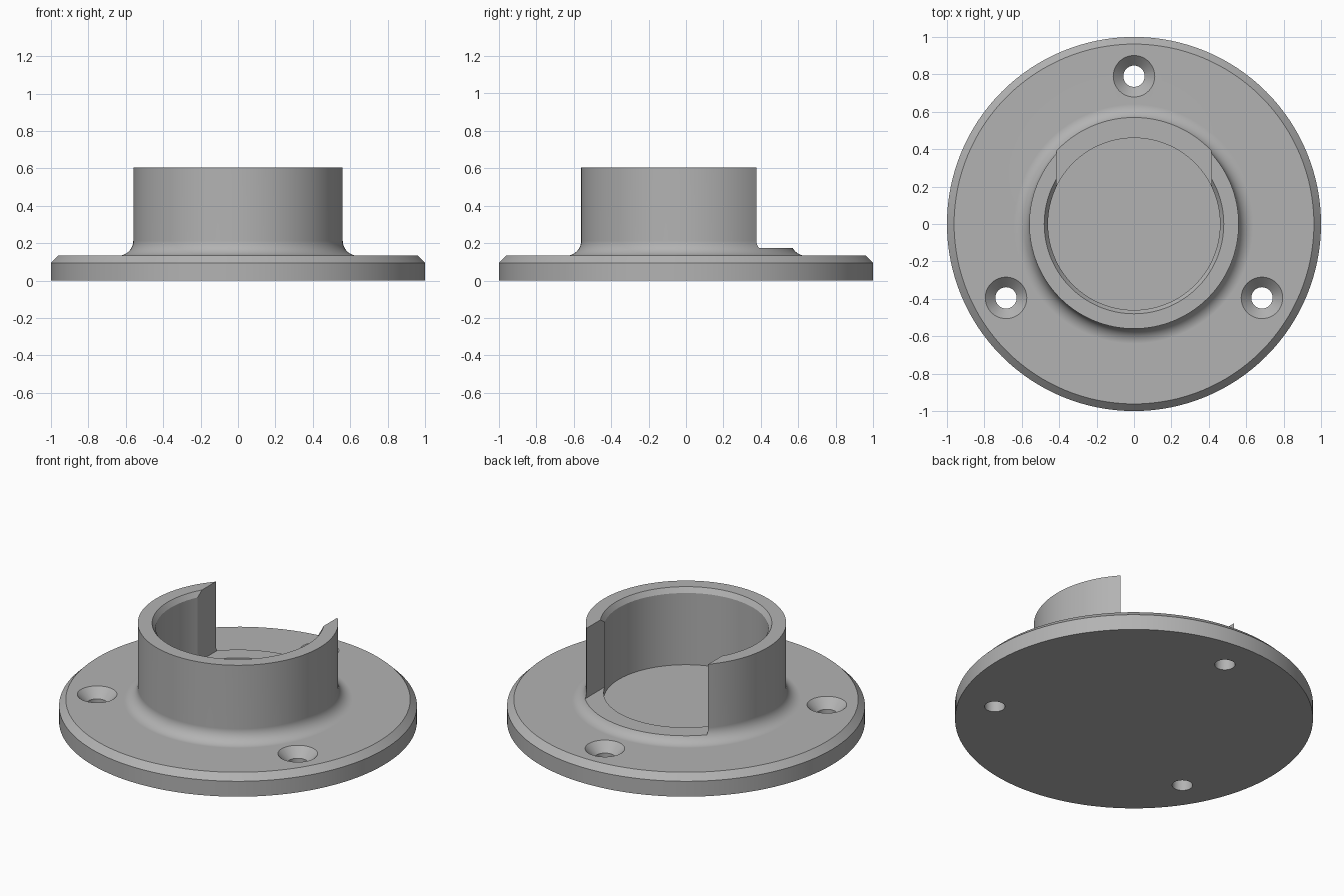
import bpy, bmesh, math
from mathutils import Matrix, Vector

SEGMENTS = 128
BASE_TOP, RIM_TOP, SILL = 0.133, 0.605, 0.175
OUTER, BORE, FILLET = 0.56, 0.46, 0.08

cube = bpy.data.objects.get("Cube")
if cube:
    bpy.data.objects.remove(cube, do_unlink=True)

grey = bpy.data.materials.new("plain grey")
grey.use_nodes = True
colour = (0.45, 0.45, 0.45, 1)
grey.diffuse_color = colour
grey.node_tree.nodes["Principled BSDF"].inputs["Base Color"].default_value = colour


def add_object(name, bm):
    bmesh.ops.recalc_face_normals(bm, faces=bm.faces)
    mesh = bpy.data.meshes.new(name)
    bm.to_mesh(mesh)
    bm.free()
    mesh.materials.append(grey)
    obj = bpy.data.objects.new(name, mesh)
    bpy.context.collection.objects.link(obj)
    return obj


def lathe(name, profile, steps):
    """Revolve (radius, height) points around z; the profile starts and ends on the axis."""
    bm = bmesh.new()
    verts = [bm.verts.new((r, 0, z)) for r, z in profile]
    edges = [bm.edges.new(pair) for pair in zip(verts, verts[1:])]
    bmesh.ops.spin(bm, geom=verts + edges, axis=(0, 0, 1), cent=(0, 0, 0),
                   angle=math.tau, steps=steps, use_duplicate=False)
    bmesh.ops.remove_doubles(bm, verts=bm.verts, dist=0.0001)
    return add_object(name, bm)


def cut(target, cutter):
    cutter.hide_render = True
    mod = target.modifiers.new("cut", "BOOLEAN")
    mod.operation = "DIFFERENCE"
    mod.solver = "EXACT"
    mod.object = cutter
    bpy.context.view_layer.objects.active = target
    bpy.ops.object.modifier_apply(modifier=mod.name)
    bpy.data.objects.remove(cutter, do_unlink=True)


# Round base with chamfered edge, filleted collar and bevelled bore
fillet = []
for i in range(11):
    a = math.radians(270 - 9 * i)
    fillet.append((OUTER + FILLET + FILLET * math.cos(a),
                   BASE_TOP + FILLET + FILLET * math.sin(a)))
profile = [(0, 0), (1, 0), (1, 0.095), (0.962, BASE_TOP)] + fillet + [
    (OUTER, RIM_TOP), (0.48, RIM_TOP), (BORE, RIM_TOP - 0.03),
    (BORE, BASE_TOP), (0, BASE_TOP)]
flange = lathe("socket_flange", profile, SEGMENTS)

# Drop-in opening at the back of the collar, leaving a low sill
bm = bmesh.new()
bmesh.ops.create_cube(bm, size=1, matrix=Matrix.Translation((0, 0.4, SILL + 0.5))
                      @ Matrix.Diagonal((0.83, 0.8, 1, 1)))
cut(flange, add_object("opening_cutter", bm))

# Three countersunk screw holes
for k in range(3):
    a = math.radians(90 + 120 * k)
    cutter = lathe("screw_hole_cutter", [(0, -0.1), (0.057, -0.1), (0.057, 0.078),
                   (0.111, BASE_TOP), (0.131, BASE_TOP + 0.02), (0, BASE_TOP + 0.02)], 48)
    cutter.data.transform(Matrix.Translation(Vector((math.cos(a), math.sin(a), 0)) * 0.79))
    cut(flange, cutter)

# Smooth round walls, crisp edges and even flat faces
bpy.ops.object.select_all(action="DESELECT")
flange.select_set(True)
bpy.context.view_layer.objects.active = flange
bpy.ops.object.shade_smooth_by_angle(angle=math.radians(25))
weighted = flange.modifiers.new("even normals", "WEIGHTED_NORMAL")
weighted.keep_sharp = True
